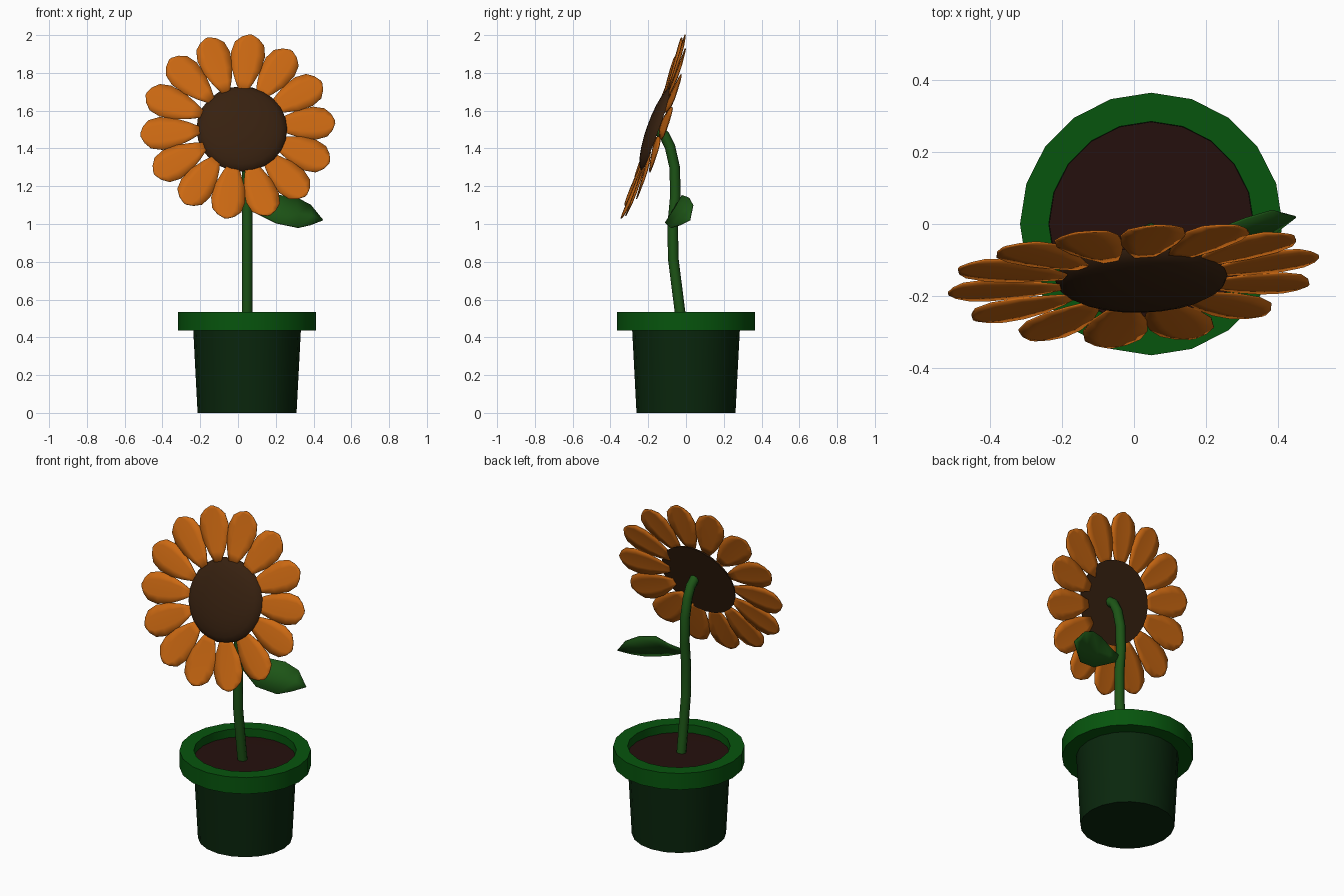
import bpy, bmesh, math
from mathutils import Vector, Matrix

if "Cube" in bpy.data.objects:
    bpy.data.objects.remove(bpy.data.objects["Cube"])


def mat(name, rgb):
    m = bpy.data.materials.new(name)
    m.diffuse_color = (*rgb, 1)
    m.use_nodes = True
    m.node_tree.nodes["Principled BSDF"].inputs["Base Color"].default_value = m.diffuse_color
    return m


RIM = mat("rim_green", (0.002, 0.09, 0.004))
POT = mat("pot_green", (0.003, 0.02, 0.004))
SOIL = mat("soil_brown", (0.018, 0.005, 0.004))
STEM = mat("stem_green", (0.012, 0.09, 0.008))
PETAL = mat("petal_orange", (0.6, 0.14, 0.006))
SEED = mat("seed_brown", (0.038, 0.015, 0.005))
PX = 0.048  # pot centre in x


def make(name, bm, material, smooth=40):
    me = bpy.data.meshes.new(name)
    bmesh.ops.remove_doubles(bm, verts=bm.verts, dist=1e-5)
    bmesh.ops.recalc_face_normals(bm, faces=bm.faces)
    bm.to_mesh(me)
    bm.free()
    me.materials.append(material)
    ob = bpy.data.objects.new(name, me)
    bpy.context.collection.objects.link(ob)
    bpy.ops.object.select_all(action='DESELECT')
    bpy.context.view_layer.objects.active = ob
    ob.select_set(True)
    bpy.ops.object.shade_smooth_by_angle(angle=math.radians(smooth))
    return ob


def lathe(name, profile, material, steps, matrix):
    bm = bmesh.new()
    vs = [bm.verts.new((r, 0, z)) for r, z in profile]
    es = [bm.edges.new(p) for p in zip(vs, vs[1:])]
    bmesh.ops.spin(bm, geom=vs + es, axis=(0, 0, 1), cent=(0, 0, 0),
                   angle=math.tau, steps=steps)
    bmesh.ops.remove_doubles(bm, verts=bm.verts, dist=1e-5)
    bmesh.ops.transform(bm, matrix=matrix, verts=bm.verts)
    return make(name, bm, material)


def sheet(bm, rows):
    grid = [[bm.verts.new(p) for p in row] for row in rows]
    for a, b in zip(grid, grid[1:]):
        for i in range(len(a) - 1):
            bm.faces.new((a[i], a[i + 1], b[i + 1], b[i]))


def thicken(ob, t):
    m = ob.modifiers.new("thickness", 'SOLIDIFY')
    m.thickness, m.offset = t, 0


def facing(x, y, z, b, c):
    # frame whose local z points out of the flower face
    u = Vector((1, b, 0)).normalized()
    n = Vector((b, -1, c)).normalized()
    v = n.cross(u)
    u = v.cross(n)
    m = Matrix((u, v, n)).transposed().to_4x4()
    return Matrix.Translation((x, y, z)) @ m


# Pot, rim and soil
at_pot = Matrix.Translation((PX, 0, 0))
lathe("pot_body", [(0, 0), (0.262, 0), (0.285, 0.44)], POT, 20, at_pot)
lathe("pot_rim", [(0.285, 0.435), (0.365, 0.435), (0.365, 0.535),
                  (0.285, 0.535), (0.285, 0.435)], RIM, 20, at_pot)
lathe("soil", [(0, 0.488), (0.284, 0.485)], SOIL, 20, at_pot)

# Stem, a swept tube
path = [(-0.025, 0.485), (-0.035, 0.56), (-0.068, 0.82), (-0.07, 1.0),
        (-0.056, 1.15), (-0.06, 1.3), (-0.085, 1.41), (-0.115, 1.47),
        (-0.16, 1.505)]
cu = bpy.data.curves.new("stem", 'CURVE')
cu.dimensions = '3D'
cu.bevel_depth, cu.bevel_resolution, cu.use_fill_caps = 0.028, 2, True
sp = cu.splines.new('POLY')
sp.points.add(len(path) - 1)
for p, (y, z) in zip(sp.points, path):
    p.co = (PX, y, z, 1)
cu.materials.append(STEM)
stem = bpy.data.objects.new("stem", cu)
bpy.context.collection.objects.link(stem)
bpy.ops.object.select_all(action='DESELECT')
bpy.context.view_layer.objects.active = stem
stem.select_set(True)
bpy.ops.object.convert(target='MESH')
bpy.ops.object.shade_smooth_by_angle(angle=math.radians(50))

# Leaf: front edge, midrib, back edge
bm = bmesh.new()
sheet(bm, [
    [(0.05, -0.065, 1.08), (0.05, -0.06, 1.09), (0.05, -0.055, 1.1)],
    [(0.12, -0.085, 1.045), (0.13, -0.055, 1.085), (0.14, -0.035, 1.12)],
    [(0.2, -0.11, 1.005), (0.215, -0.06, 1.08), (0.22, -0.02, 1.152)],
    [(0.32, -0.08, 0.98), (0.32, -0.025, 1.055), (0.31, 0.015, 1.14)],
    [(0.385, -0.03, 0.995), (0.39, 0.0, 1.045), (0.385, 0.037, 1.1)],
    [(0.45, 0.02, 1.02)] * 3])
bmesh.ops.remove_doubles(bm, verts=bm.verts, dist=1e-5)
thicken(make("leaf", bm, STEM, 60), 0.006)

# Seed disc: shallow dome with a flat back
dome = [(0, 0), (0.24, 0)] + [
    (0.24 * math.cos(a), 0.058 * math.sin(a))
    for a in (i * math.pi / 12 for i in range(1, 7))]
lathe("seed_disc", dome, SEED, 24, facing(0.02, -0.149, 1.503, 0.025, 0.36))

# Ring of fourteen petals: lower and upper ones lean forward, side ones back
outline = [(0.205, 0.022), (0.26, 0.05), (0.33, 0.078), (0.41, 0.091),
           (0.47, 0.078), (0.502, 0.045), (0.519, 0.008)]
bm = bmesh.new()
head = facing(0, -0.158, 1.511, 0.078, 0.325)
for k in range(14):
    ang = math.radians(81.2) - k * math.tau / 14
    lean = -0.016 * math.cos(2 * ang) - 0.006 * math.sin(ang)
    turn = head @ Matrix.Rotation(ang, 4, 'Z')
    sheet(bm, [[turn @ Vector((r, s * w, lean * (r / 0.5) ** 2
                               - 0.004 * (s * w / 0.09) ** 2))
                for s in (-1, -0.5, 0, 0.5, 1)] for r, w in outline])
thicken(make("petals", bm, PETAL, 60), 0.005)
